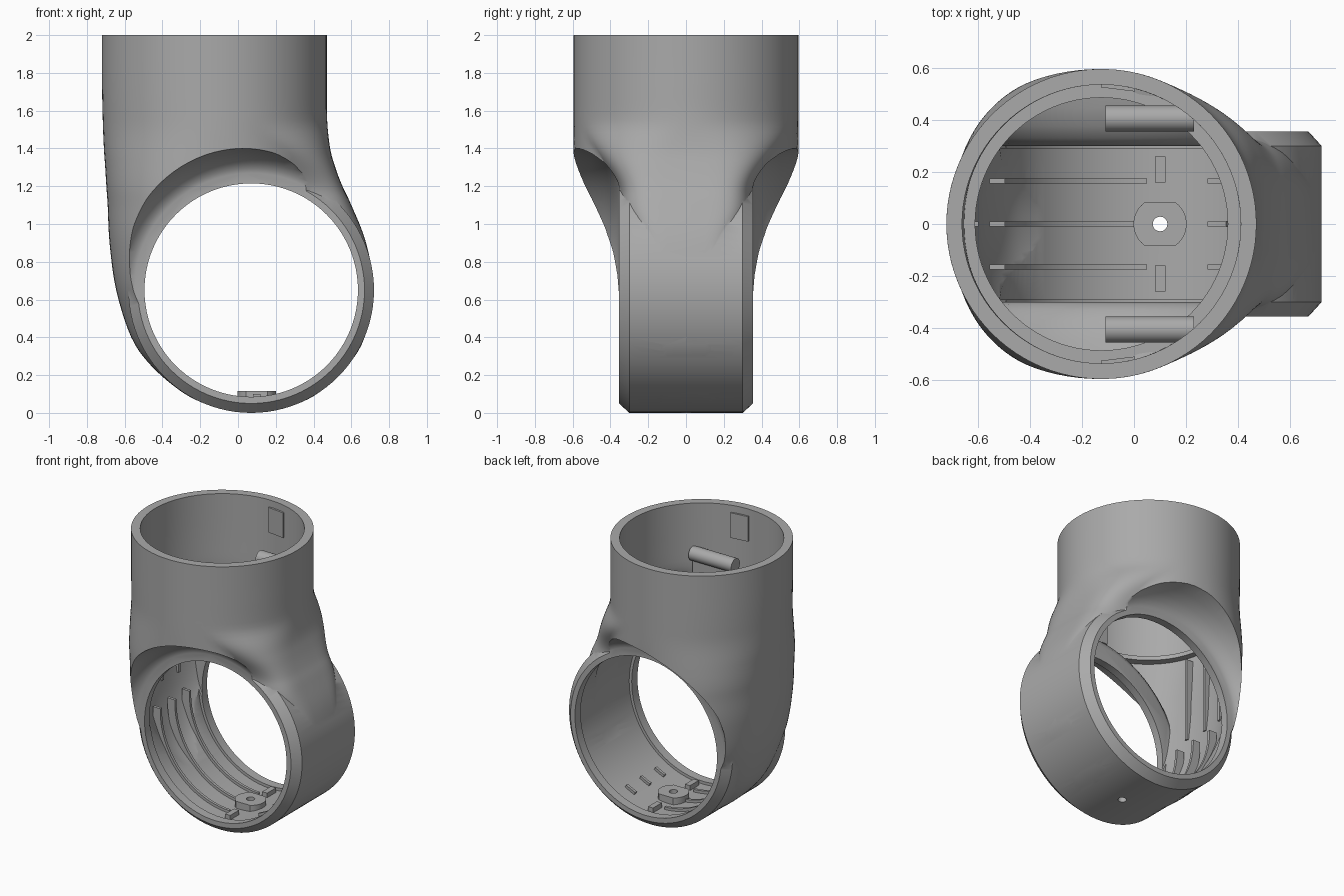
import bpy, bmesh
from math import sin, cos, pi, radians, copysign
from mathutils import Vector, Matrix

old = bpy.data.objects.get("Cube")
if old:
    bpy.data.objects.remove(old, do_unlink=True)

grey = bpy.data.materials.new("mid grey")
grey.use_nodes = True
shade = (0.4, 0.4, 0.4, 1)
grey.diffuse_color = shade
grey.node_tree.nodes["Principled BSDF"].inputs["Base Color"].default_value = shade

TUBE_X = -0.125
TUBE_R = 0.595
RING = Vector((0.07, 0, 0.65))


def finish(bm, name):
    bmesh.ops.recalc_face_normals(bm, faces=bm.faces)
    mesh = bpy.data.meshes.new(name)
    bm.to_mesh(mesh)
    bm.free()
    mesh.materials.append(grey)
    ob = bpy.data.objects.new(name, mesh)
    bpy.context.collection.objects.link(ob)
    return ob


def skin(name, loops):
    """Bridge closed loops of points and cap both ends."""
    bm = bmesh.new()
    rows = [[bm.verts.new(p) for p in loop] for loop in loops]
    n = len(rows[0])
    for a, b in zip(rows, rows[1:]):
        for i in range(n):
            j = (i + 1) % n
            bm.faces.new((a[i], a[j], b[j], b[i]))
    bm.faces.new(rows[0])
    bm.faces.new(rows[-1])
    return finish(bm, name)


def lathe(name, profile, n=96):
    """Revolve (y, radius) points about the ring axis."""
    return skin(name, [[RING + Vector((r * cos(2 * pi * i / n), y, r * sin(2 * pi * i / n)))
                        for i in range(n)] for y, r in profile])


def cylinder(name, center, radius, depth, axis="Z", n=64):
    bm = bmesh.new()
    turn = Matrix.Rotation(pi / 2, 4, "Y") if axis == "X" else Matrix()
    bmesh.ops.create_cone(bm, cap_ends=True, segments=n, radius1=radius, radius2=radius,
                          depth=depth, matrix=Matrix.Translation(center) @ turn)
    return finish(bm, name)


def box(name, center, size, spin=0):
    bm = bmesh.new()
    bmesh.ops.create_cube(bm, size=1, matrix=Matrix.Translation(center)
                          @ Matrix.Rotation(spin, 4, "Z") @ Matrix.Diagonal((*size, 1)))
    return finish(bm, name)


def combine(ob, tool, operation="DIFFERENCE"):
    mod = ob.modifiers.new("combine", "BOOLEAN")
    mod.operation, mod.solver, mod.object = operation, "EXACT", tool
    bpy.context.view_layer.objects.active = ob
    bpy.ops.object.modifier_apply(modifier=mod.name)
    bpy.data.objects.remove(tool, do_unlink=True)


# Outline of the body: height, left edge, right edge, half depth
outline = [(0.01, -0.04, 0.17, 0.28), (0.05, -0.18, 0.32, 0.30), (0.12, -0.31, 0.445, 0.33),
           (0.25, -0.46, 0.58, 0.38), (0.4, -0.565, 0.67, 0.45), (0.65, -0.645, 0.718, 0.55),
           (0.9, -0.68, 0.678, 0.59), (1.1, -0.69, 0.6, 0.595), (1.2, -0.697, 0.553, 0.595),
           (1.3, -0.703, 0.515, 0.595), (1.4, -0.71, 0.488, 0.595), (1.55, -0.716, 0.472, 0.595),
           (1.75, -0.72, 0.47, 0.595), (2.0, -0.72, 0.47, 0.595)]


def smooth_rows(rows, steps=5):
    """Catmull-Rom curve through the outline rows."""
    pts = [Vector(r) for r in rows]
    out = []
    for i in range(len(pts) - 1):
        p0, p1, p2, p3 = pts[max(i - 1, 0)], pts[i], pts[i + 1], pts[min(i + 2, len(pts) - 1)]
        for s in range(steps):
            t = s / steps
            out.append(0.5 * (2 * p1 + (p2 - p0) * t + (2 * p0 - 5 * p1 + 4 * p2 - p3) * t ** 2
                              + (3 * p1 - p0 - 3 * p2 + p3) * t ** 3))
    return out + [pts[-1]]


def ramp(z, top, bottom):
    t = max(0, min(1, (top - z) / (top - bottom)))
    return t * t * (3 - 2 * t)


def section(row, inset, n=96):
    """Left half is a full tube; right half narrows to a neck over the ring."""
    z, left, right, half = row
    mid = TUBE_X + 0.2 * max(0, 1 - z / 0.65)
    blend = ramp(z, 1.55, 1.15)
    neck = min(half, TUBE_R - 0.235 * blend - 0.06 * ramp(z, 1.1, 0.9)) - inset
    half -= inset
    reach = right - inset - mid
    tube = min(reach, TUBE_R - inset)
    e_left, e_right = 2 / (2 + 0.35 * blend), 2 / (2 + 3 * blend)
    loop = []
    for i in range(n):
        c, s = cos(2 * pi * i / n), sin(2 * pi * i / n)
        if c > 0:
            dx = reach * c ** e_right
            y = max(neck * abs(s) ** e_right, half * max(0, 1 - (dx / tube) ** 2) ** 0.5)
        else:
            dx = (left + inset - mid) * abs(c) ** e_left
            y = half * abs(s) ** e_left
        loop.append((mid + dx, copysign(y, s), z + inset * max(0, 1 - z / 0.65)))
    return loop


rows = smooth_rows(outline)
body = skin("pipe_body", [section(r, 0) for r in rows])

# Ring with chamfered rims
ring = lathe("ring", [(-0.355, 0.6), (-0.3, 0.65), (0.3, 0.65), (0.355, 0.6)])
combine(body, ring, "UNION")

# Coved pockets on both sides, and the hollow that keeps a wall behind them
hollow_rows = rows + [Vector((2.1, *rows[-1][1:]))]
hollow = skin("hollow", [section(r, 0.06) for r in hollow_rows])
cove = [(0.355, 0.62), (0.363, 0.645), (0.385, 0.675), (0.43, 0.708), (0.5, 0.735),
        (0.6, 0.757), (0.75, 0.78)]
for side in (-1, 1):
    combine(body, lathe("pocket", [(side * y, r) for y, r in cove]))
    combine(hollow, lathe("pocket_wall", [(side * (y - 0.055), r + 0.05) for y, r in cove]))
combine(body, hollow)
combine(body, lathe("bore", [(-1, 0.565), (1, 0.565)]))
combine(body, lathe("groove", [(-0.29, 0.585), (0.29, 0.585)]))
combine(body, cylinder("drain", (0.1, 0, 0), 0.028, 0.5, n=32))

# Ledge inside the tube
ledge = cylinder("inner_ledge", (TUBE_X, 0, 1.43), 0.55, 0.03, n=96)
combine(ledge, cylinder("ledge_hole", (TUBE_X, 0, 1.43), 0.485, 0.2, n=96))


# Thin ribs on the ring floor and up the left wall
def arc_rib(name, y, start, end, inner=0.566, outer=0.625, steps=24):
    loops = []
    for i in range(steps + 1):
        a = radians(start + (end - start) * i / steps)
        loops.append([RING + Vector((r * cos(a), y + w, r * sin(a)))
                      for r, w in ((inner, -.01), (inner, .01), (outer, .01), (outer, -.01))])
    return skin(name, loops)


for label, y in (("front", -0.165), ("middle", 0), ("back", 0.165)):
    arc_rib("floor_rib_" + label, y, 178, 268)
    arc_rib("short_rib_" + label, y, 292, 300)
    box("wall_rib_" + label, (-0.622 + abs(y) * 0.1, y, 1.08), (0.05, 0.02, 0.6))

# Flat-sided screw seat with two stop blocks
seat = cylinder("screw_seat", (0.1, 0, 0.085), 0.102, 0.06)
for v in seat.data.vertices:
    v.co.y = max(-0.085, min(0.085, v.co.y))
combine(seat, cylinder("seat_hole", (0.1, 0, 0.1), 0.028, 0.3, n=32))
for side, label in ((-1, "front"), (1, "back")):
    box("stop_block_" + label, (0.1, side * 0.21, 0.08), (0.04, 0.1, 0.04))
    # Screw post on a web
    cylinder("screw_post_" + label, (0.06, side * 0.405, 1.64), 0.05, 0.34, "X", 32)
    box("post_web_" + label, (0.06, side * 0.405, 1.52), (0.33, 0.025, 0.2))
    # Small raised panel on the inner wall
    a = radians(side * 83)
    box("wall_panel_" + label, (TUBE_X + 0.528 * cos(a), 0.528 * sin(a), 1.86),
        (0.015, 0.13, 0.18), a)

for ob in bpy.context.scene.objects:
    ob.select_set(ob.type == "MESH")
bpy.context.view_layer.objects.active = body
bpy.ops.object.shade_smooth_by_angle(angle=radians(30))
